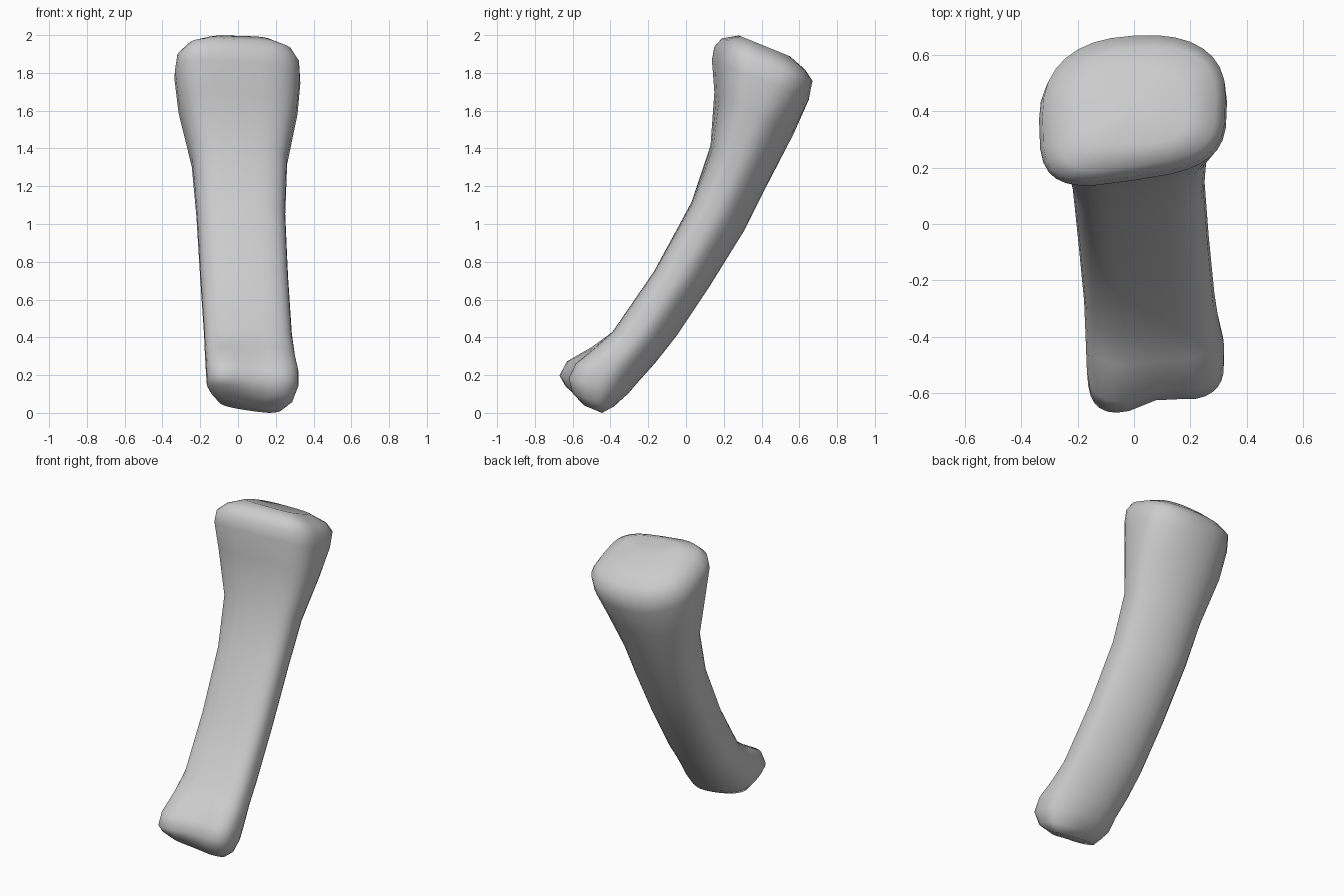
import bpy, bmesh, math
from mathutils import Vector

if "Cube" in bpy.data.objects:
    bpy.data.objects.remove(bpy.data.objects["Cube"])

SIDES = 32

# Stations: front y,z | back y,z | left x, right x | groove | front slant, back slant | back roundness
STATIONS = [
    (-0.56, 0.05, -0.44, 0.00, -0.10, 0.23, 0.15, 0.25, 0.15, 2.4),
    (-0.64, 0.12, -0.38, 0.03, -0.145, 0.29, 0.20, 0.25, 0.0, 2.3),
    (-0.67, 0.20, -0.31, 0.10, -0.165, 0.32, 0.20, 0.22, -0.1, 2.2),
    (-0.63, 0.275, -0.25, 0.17, -0.17, 0.32, 0.18, 0.2, -0.15, 2.1),
    (-0.50, 0.35, -0.16, 0.27, -0.175, 0.30, 0.06, 0.1, -0.22, 2.0),
    (-0.39, 0.43, -0.05, 0.41, -0.18, 0.285, 0.0, 0.0, -0.25, 2.0),
    (-0.17, 0.75, 0.13, 0.68, -0.20, 0.265, 0.0, 0.0, -0.25, 2.0),
    (0.03, 1.12, 0.31, 0.97, -0.22, 0.25, 0.0, 0.05, -0.25, 2.0),
    (0.13, 1.42, 0.43, 1.21, -0.245, 0.26, 0.0, 0.13, -0.2, 2.0),
    (0.15, 1.70, 0.57, 1.48, -0.315, 0.315, 0.0, 0.18, -0.1, 2.0),
    (0.137, 1.87, 0.65, 1.66, -0.337, 0.33, 0.0, 0.2, 0.05, 2.2),
    (0.15, 1.94, 0.67, 1.76, -0.325, 0.325, 0.0, 0.2, 0.08, 2.4),
    (0.19, 1.985, 0.63, 1.82, -0.27, 0.29, 0.0, 0.2, 0.1, 2.5),
    (0.28, 2.00, 0.55, 1.89, -0.18, 0.19, 0.0, 0.1, 0.1, 2.6),
]


def spow(c, n):
    return math.copysign(abs(c) ** (2 / n), c)


def section(groove, front_slant, back_slant, back_n):
    """Unit cross-section: boxy front (v < 0), rounder back, with notch and slants."""
    pts = []
    for i in range(SIDES):
        a = 2 * math.pi * i / SIDES
        n = back_n + 1.3 if math.sin(a) < 0 else back_n
        u, v = spow(math.cos(a), n), spow(math.sin(a), n)
        w = (v + 1) / 2
        if v < 0:
            v += groove * math.exp(-((u - 0.1) / 0.4) ** 2)
        pts.append((u, v + u * (front_slant * (1 - w) + back_slant * w)))
    lo, hi = min(p[1] for p in pts), max(p[1] for p in pts)
    return [(u, (v - lo) / (hi - lo)) for u, v in pts]


# Bone: loft through the stations, closed at both joint ends
bm = bmesh.new()
rings = []
for fy, fz, by, bz, xl, xr, *shape in STATIONS:
    front, back = Vector((0, fy, fz)), Vector((0, by, bz))
    ring = []
    for u, t in section(*shape):
        p = front.lerp(back, t)
        p.x = (xl + xr) / 2 + u * (xr - xl) / 2
        if fz < 0.15:  # lower joint is higher on its left side
            p.z += 0.12 * max(0, 0.17 - p.x)
        ring.append(bm.verts.new(p))
    rings.append(ring)

for a, b in zip(rings, rings[1:]):
    for i in range(SIDES):
        j = (i + 1) % SIDES
        bm.faces.new((a[i], a[j], b[j], b[i]))

# End caps; the upper joint face is slightly dished
for ring, dip in ((rings[0], 0.0), (rings[-1], 0.015)):
    centre = sum((v.co for v in ring), Vector()) / SIDES
    mid = bm.verts.new(centre - Vector((0, 0, dip)))
    for i in range(SIDES):
        bm.faces.new((ring[i], ring[(i + 1) % SIDES], mid))

bmesh.ops.recalc_face_normals(bm, faces=bm.faces)
lowest = min(v.co.z for v in bm.verts)
bmesh.ops.translate(bm, verts=bm.verts, vec=(0, 0, -lowest))
mesh = bpy.data.meshes.new("toe_bone")
bm.to_mesh(mesh)
bm.free()
bone = bpy.data.objects.new("toe_bone", mesh)
bpy.context.collection.objects.link(bone)
mesh.shade_smooth()
